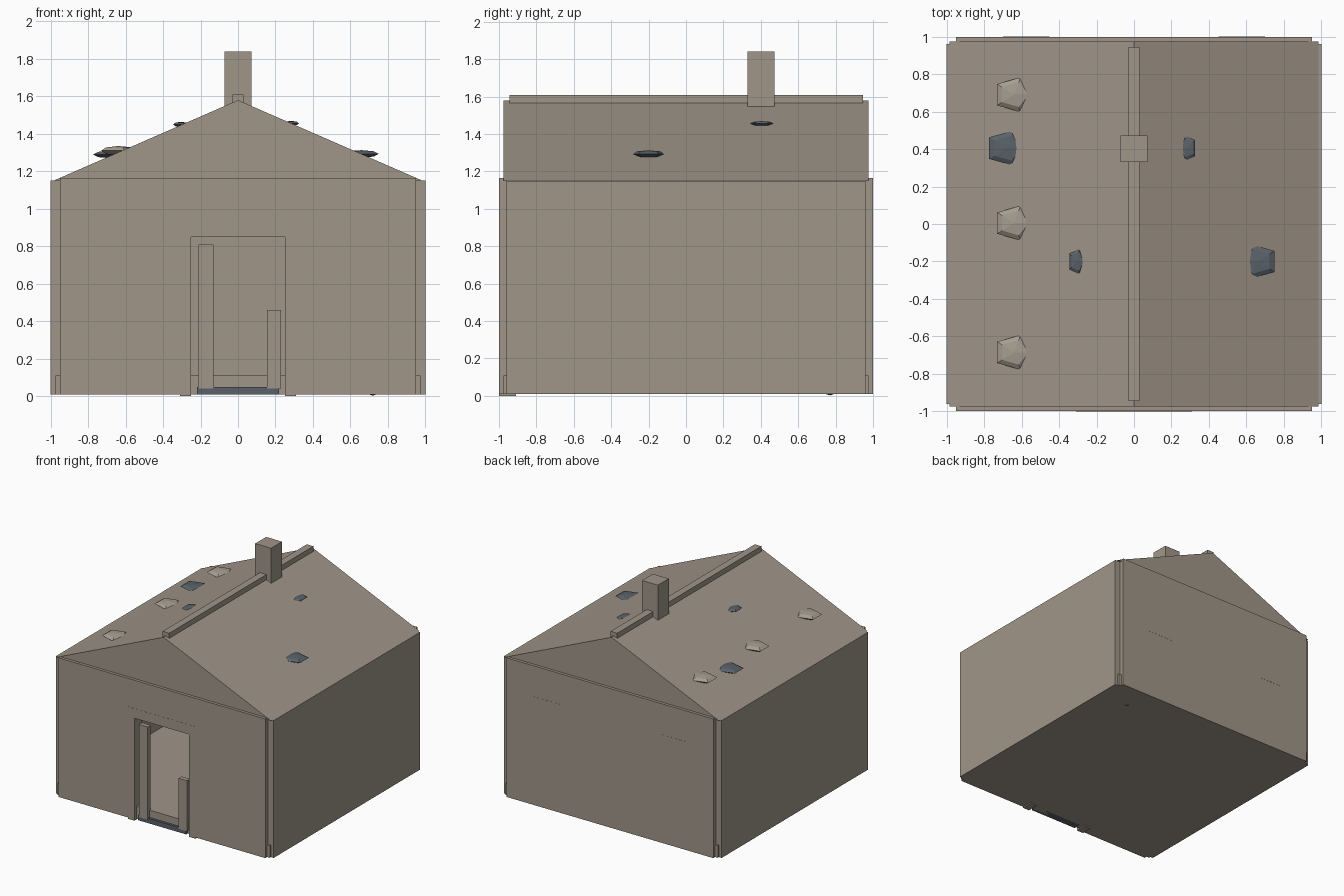
import bpy, bmesh, math
from mathutils import Matrix

if "Cube" in bpy.data.objects:
    bpy.data.objects.remove(bpy.data.objects["Cube"])


def material(name, rgb):
    m = bpy.data.materials.new(name)
    m.diffuse_color = (*rgb, 1)
    m.use_nodes = True
    m.node_tree.nodes["Principled BSDF"].inputs["Base Color"].default_value = m.diffuse_color
    return m


STONE = material("warm grey stone", (0.35, 0.303, 0.25))
PALE = material("pale stone", (0.38, 0.337, 0.28))
SLATE = material("blue grey slate", (0.10, 0.12, 0.14))


def finish(bm, name, mat):
    bmesh.ops.recalc_face_normals(bm, faces=bm.faces)
    me = bpy.data.meshes.new(name)
    bm.to_mesh(me)
    bm.free()
    me.materials.append(mat)
    ob = bpy.data.objects.new(name, me)
    bpy.context.collection.objects.link(ob)
    return ob


def box(name, x, y, z, mat=STONE):
    """Box from (min, max) pairs."""
    bm = bmesh.new()
    bmesh.ops.create_cube(bm, size=1)
    for v in bm.verts:
        v.co = [(a + b) / 2 + c * (b - a) for (a, b), c in zip((x, y, z), v.co)]
    return finish(bm, name, mat)


def extrude_y(name, profile, y0, y1, mat=STONE):
    """Profile in x/z pulled along y."""
    bm = bmesh.new()
    f = bm.faces.new([bm.verts.new((x, y0, z)) for x, z in profile])
    r = bmesh.ops.extrude_face_region(bm, geom=[f])
    for g in r["geom"]:
        if isinstance(g, bmesh.types.BMVert):
            g.co.y = y1
    bmesh.ops.triangulate(bm, faces=[f for f in bm.faces if len(f.verts) > 4])
    return finish(bm, name, mat)


def clump(name, centre, radii, mat):
    """Flattened five-sided low-poly lump with a flat edge facing outwards."""
    bm = bmesh.new()
    bmesh.ops.create_uvsphere(bm, u_segments=5, v_segments=4, radius=1)
    # turn so one pentagon corner points uphill, towards the ridge
    tip = max((v.co for v in bm.verts), key=lambda c: c.x * c.x + c.y * c.y)
    turn = (math.pi if centre[0] > 0 else 0) - math.atan2(tip.y, tip.x)
    bm.transform(Matrix.Translation(centre) @ Matrix.Diagonal((*radii, 1))
                 @ Matrix.Rotation(turn, 4, 'Z'))
    return finish(bm, name, mat)


# Floor slab, seen in the corner notches and the doorway
box("floor_slab", (-0.975, 0.975), (-0.975, 0.975), (0.01, 0.11))

# Walls, with the doorway cut into the front profile
extrude_y("front_wall", [(-0.95, 0.01), (-0.25, 0.01), (-0.25, 0.85), (0.25, 0.85),
                         (0.25, 0.01), (0.95, 0.01), (0.95, 1.165), (-0.95, 1.165)],
          -0.999, -0.90)
box("back_wall", (-0.95, 0.95), (0.90, 0.999), (0.01, 1.165))
for side, s in (("left", -1), ("right", 1)):
    box(side + "_wall", sorted((s * 0.9, s)), (-0.96, 0.96), (0.01, 1.15))
    # Door frame posts reach the ground
    box(side + "_door_post", sorted((s * 0.25, s * 0.31)), (-1, -0.91), (0, 0.93))
    # Back window panels, almost flush
    box(side + "_back_window", sorted((s * 0.45, s * 0.70)), (0.99, 1), (0.6, 0.91))
box("door_lintel", (-0.31, 0.31), (-1, -0.91), (0.85, 0.93))

# Front window pane, set flush in the wall
box("front_window", (-0.70, -0.45), (-0.9988, -0.99), (0.6, 0.91), SLATE)

# Doorstep and broken door planks
box("doorstep", (-0.22, 0.22), (-0.995, -0.93), (0.01, 0.05), SLATE)
box("tall_door_plank", (-0.21, -0.13), (-1, -0.96), (0.04, 0.81))
box("short_door_plank", (0.155, 0.23), (-1, -0.96), (0.04, 0.46))

# Roof, ridge beam and chimney
extrude_y("roof", [(-0.985, 1.15), (0.985, 1.15), (0, 1.58)], -0.975, 0.975)
box("ridge_beam", (-0.03, 0.03), (-0.945, 0.945), (1.55, 1.61))
box("chimney", (-0.073, 0.073), (0.33, 0.473), (1.5, 1.84))

# Pale clumps along the left eave
for i, y in enumerate((-0.685, 0.005, 0.69)):
    clump(f"pale_clump_{i + 1}", (-0.64, y, 1.31), (0.112, 0.097, 0.025), PALE)

# Slate clumps on both slopes
for i, (x, y, z, rx, ry, rz) in enumerate((
        (-0.68, 0.405, 1.29, 0.115, 0.098, 0.02),
        (0.66, -0.20, 1.293, 0.112, 0.096, 0.02),
        (-0.305, -0.20, 1.45, 0.05, 0.073, 0.014),
        (0.285, 0.405, 1.456, 0.05, 0.073, 0.013))):
    clump(f"slate_clump_{i + 1}", (x, y, z), (rx, ry, rz), SLATE)

# Rubble lump on the floor, just showing under the slab
clump("floor_rubble", (0.72, 0.77, 0.10), (0.13, 0.13, 0.097), SLATE)
